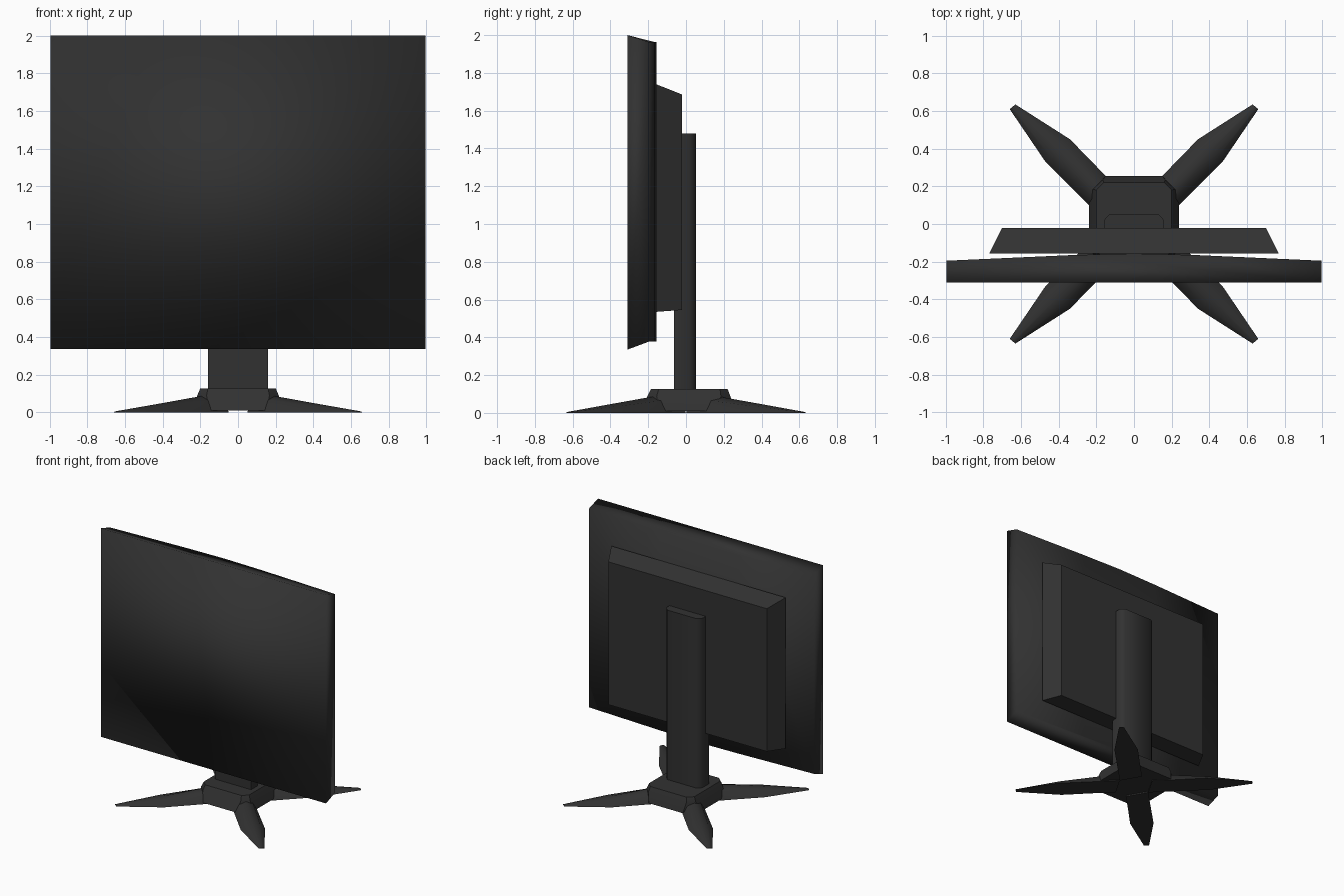
import bpy, bmesh, math
from mathutils import Vector

if "Cube" in bpy.data.objects:
    bpy.data.objects.remove(bpy.data.objects["Cube"])

mat = bpy.data.materials.new("dark grey plastic")
mat.diffuse_color = (0.031, 0.031, 0.031, 1)
mat.use_nodes = True
mat.node_tree.nodes["Principled BSDF"].inputs["Base Color"].default_value = mat.diffuse_color


def build(name, verts, faces, angle):
    bm = bmesh.new()
    vs = [bm.verts.new(v) for v in verts]
    for f in faces:
        bm.faces.new([vs[i] for i in f])
    bmesh.ops.recalc_face_normals(bm, faces=bm.faces)
    me = bpy.data.meshes.new(name)
    bm.to_mesh(me)
    bm.free()
    me.materials.append(mat)
    ob = bpy.data.objects.new(name, me)
    bpy.context.collection.objects.link(ob)
    bpy.ops.object.select_all(action='DESELECT')
    ob.select_set(True)
    bpy.context.view_layer.objects.active = ob
    bpy.ops.object.shade_smooth_by_angle(angle=math.radians(angle))
    return ob


def loft(name, rings, angle):
    """Skin a list of equal-length rings and cap both ends."""
    n = len(rings[0])
    verts = [v for r in rings for v in r]
    faces = [(k * n + i, k * n + (i + 1) % n, (k + 1) * n + (i + 1) % n, (k + 1) * n + i)
             for k in range(len(rings) - 1) for i in range(n)]
    faces += [tuple(range(n)), tuple(range(len(verts) - n, len(verts)))]
    return build(name, verts, faces, angle)


# Screen: flat front, tapered top and bottom, gently bowed back
bow = [(-0.995, -0.195), (-0.35, -0.166), (0, -0.157), (0.35, -0.166), (0.995, -0.195)]
verts = [(-0.995, -0.31, 0.335), (0.995, -0.31, 0.335), (0.995, -0.31, 2.0), (-0.995, -0.31, 2.0)]
verts += [(x, y, 0.378) for x, y in bow] + [(x, y, 1.963) for x, y in bow]
faces = [(0, 1, 2, 3), (0, 3, 9, 4), (1, 8, 13, 2),
         (0, 4, 5, 6, 7, 8, 1), (3, 2, 13, 12, 11, 10, 9)]
faces += [(i, i + 1, i + 6, i + 5) for i in range(4, 8)]
build("screen", verts, faces, 180)


# Rear housing: tapered slab behind the screen
def slab(x, y, z0, z1):
    return [(-x, y, z0), (x, y, z0), (x, y, z1), (-x, y, z1)]


loft("rear_housing", [slab(0.77, -0.158, 0.535, 1.74), slab(0.70, -0.02, 0.545, 1.685)], 30)

# Column with chamfered back corners
plan = [(-0.16, -0.063), (0.16, -0.063), (0.16, 0.02), (0.13, 0.052), (-0.13, 0.052), (-0.16, 0.02)]
loft("stand_column", [[(x, y, z) for x, y in plan] for z in (0.1, 1.48)], 60)


# Base hub: flared block with clipped corners
def hub_ring(x, y0, y1, c, z):
    return [(-x + c, y0, z), (x - c, y0, z), (x, y0 + c, z), (x, y1 - c, z),
            (x - c, y1, z), (-x + c, y1, z), (-x, y1 - c, z), (-x, y0 + c, z)]


loft("base_hub", [hub_ring(0.24, -0.24, 0.255, 0.09, 0.01),
                  hub_ring(0.217, -0.205, 0.235, 0.05, 0.088),
                  hub_ring(0.20, -0.185, 0.22, 0.04, 0.127)], 40)

# Four splayed feet with an arched section: (outer edge, inner edge, height)
stations = [((0.63, 0.635), (0.66, 0.61), 0.006),
            ((0.34, 0.45), (0.47, 0.33), 0.048),
            ((0.15, 0.255), (0.24, 0.10), 0.086),
            ((0.05, 0.155), (0.14, 0.0), 0.095)]
arch = [(0, 0), (0.2, 0.75), (0.5, 1), (0.8, 0.75), (1, 0)]
for sx, side in ((-1, "left"), (1, "right")):
    for sy, end in ((-1, "front"), (1, "back")):
        rings = []
        for a, b, h in stations:
            pts = [Vector(a).lerp(Vector(b), t) for t, _ in arch]
            rings.append([(sx * p.x, sy * p.y, h * k) for p, (_, k) in zip(pts, arch)])
        loft(f"{end}_{side}_foot", rings, 50)
